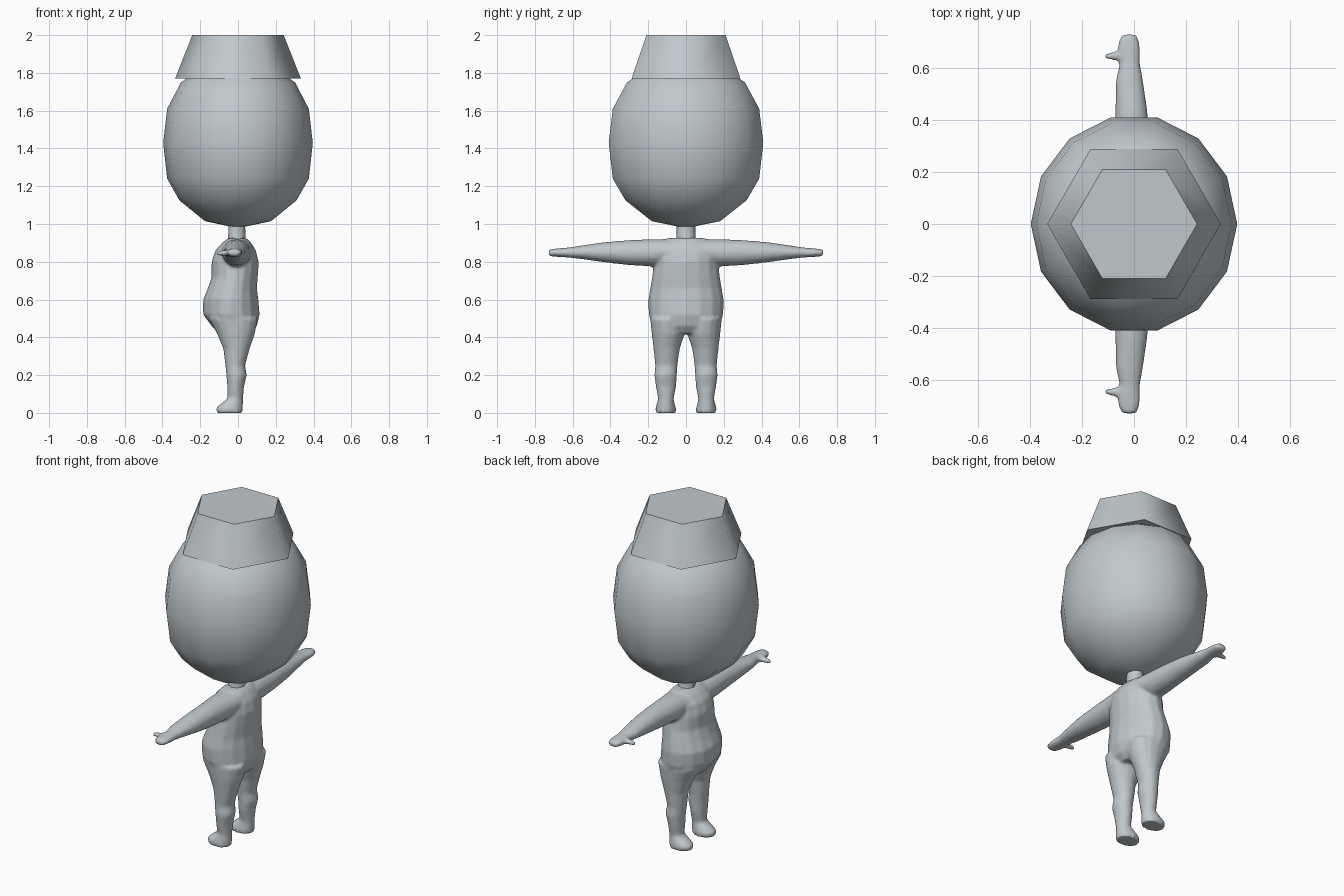
import bpy
import bmesh
from math import sin, cos, pi, radians

if "Cube" in bpy.data.objects:
    bpy.data.objects.remove(bpy.data.objects["Cube"])

# One colour for the whole figure
grey = bpy.data.materials.new("pale_blue_grey")
grey.use_nodes = True
colour = (0.53, 0.58, 0.61, 1)
grey.diffuse_color = colour
grey.node_tree.nodes["Principled BSDF"].inputs["Base Color"].default_value = colour


def loft(bm, rings, axis, sides=16):
    """Skin elliptical rings given as (position, low_a, high_a, low_b, high_b)."""
    others = [i for i in range(3) if i != axis]
    loops = []
    for position, low_a, high_a, low_b, high_b in rings:
        loop = []
        for k in range(sides):
            angle = 2 * pi * k / sides
            point = [position] * 3
            point[others[0]] = (low_a + high_a) / 2 + (high_a - low_a) / 2 * cos(angle)
            point[others[1]] = (low_b + high_b) / 2 + (high_b - low_b) / 2 * sin(angle)
            loop.append(bm.verts.new(point))
        loops.append(loop)
    faces = [bm.faces.new(loops[0]), bm.faces.new(loops[-1])]
    for lower, upper in zip(loops, loops[1:]):
        for k in range(sides):
            n = (k + 1) % sides
            faces.append(bm.faces.new((lower[k], lower[n], upper[n], upper[k])))
    bmesh.ops.recalc_face_normals(bm, faces=faces)


def finish(bm, name, sharp_angle):
    mesh = bpy.data.meshes.new(name)
    bm.to_mesh(mesh)
    bm.free()
    mesh.materials.append(grey)
    mesh.shade_smooth()
    mesh.set_sharp_from_angle(angle=radians(sharp_angle))
    obj = bpy.data.objects.new(name, mesh)
    bpy.context.collection.objects.link(obj)
    return obj


def mirrored(rings, side, first):
    """Flip the y bounds of each ring when building the opposite limb."""
    if side > 0:
        return rings
    if first:
        return [(-y, a, b, c, d) for y, a, b, c, d in rings]
    return [(z, a, b, -d, -c) for z, a, b, c, d in rings]


# Torso: height, belly side, back side, half width
torso = [
    (0.42, -0.10, 0.07, 0.12), (0.46, -0.14, 0.10, 0.18),
    (0.52, -0.185, 0.115, 0.197), (0.60, -0.185, 0.108, 0.20),
    (0.66, -0.16, 0.10, 0.19), (0.72, -0.14, 0.105, 0.18),
    (0.80, -0.14, 0.11, 0.17), (0.86, -0.12, 0.095, 0.165),
    (0.90, -0.085, 0.07, 0.15), (0.925, -0.05, 0.045, 0.10),
]
# Leg and foot: height, toe side, heel side, inner, outer
leg = [
    (0, -0.112, 0.025, 0.053, 0.162), (0.025, -0.118, 0.026, 0.053, 0.162),
    (0.05, -0.09, 0.027, 0.06, 0.155), (0.075, -0.055, 0.027, 0.065, 0.148),
    (0.14, -0.057, 0.032, 0.052, 0.16), (0.20, -0.062, 0.047, 0.048, 0.168),
    (0.25, -0.067, 0.038, 0.045, 0.163), (0.34, -0.078, 0.062, 0.033, 0.172),
    (0.42, -0.112, 0.09, 0.006, 0.182), (0.50, -0.155, 0.105, 0.003, 0.19),
]
# Arm and hand: reach, front, back, bottom, top
arm = [
    (0.08, -0.09, 0.08, 0.79, 0.92), (0.18, -0.085, 0.07, 0.775, 0.92),
    (0.30, -0.076, 0.062, 0.782, 0.915), (0.44, -0.072, 0.051, 0.798, 0.903),
    (0.55, -0.07, 0.035, 0.814, 0.887), (0.62, -0.055, 0.023, 0.822, 0.876),
    (0.67, -0.064, 0.024, 0.825, 0.872), (0.70, -0.06, 0.02, 0.827, 0.869),
    (0.727, -0.046, 0.011, 0.83, 0.864),
]
# Thumb: forward position, reach bounds, height bounds
thumb = [(-0.04, 0.62, 0.67, 0.83, 0.868), (-0.085, 0.63, 0.658, 0.832, 0.86),
         (-0.11, 0.632, 0.654, 0.833, 0.855)]

# Body fused into one soft skin
bm = bmesh.new()
loft(bm, [(z, f, b, -w, w) for z, f, b, w in torso], 2)
for side in (1, -1):
    loft(bm, mirrored(leg, side, False), 2)
    loft(bm, mirrored(arm, side, True), 1)
    if side > 0:
        loft(bm, thumb, 0)
    else:
        loft(bm, [(x, -b, -a, c, d) for x, a, b, c, d in thumb], 0)
body = finish(bm, "body", 180)
skin = body.modifiers.new("fused_skin", 'REMESH')
skin.mode = 'VOXEL'
skin.voxel_size = 0.009
skin.use_smooth_shade = True
soften = body.modifiers.new("soften", 'SMOOTH')
soften.factor = 0.5
soften.iterations = 4

# Neck
bm = bmesh.new()
loft(bm, [(0.89, -0.06, 0.047, -0.058, 0.058), (0.925, -0.052, 0.04, -0.051, 0.051),
          (1.02, -0.05, 0.037, -0.048, 0.048)], 2, 8)
finish(bm, "neck", 50)

# Head: height and radius of each ring
head = [(0.98, 0.01), (1.015, 0.175), (1.125, 0.31), (1.24, 0.375),
        (1.43, 0.396), (1.61, 0.375), (1.75, 0.302), (1.84, 0.17), (1.87, 0.01)]
bm = bmesh.new()
loft(bm, [(z, -r, r, -r * 1.06, r * 1.06) for z, r in head], 2, 14)
finish(bm, "head", 60)

# Six-sided hat
bm = bmesh.new()
loft(bm, [(1.77, -0.333, 0.333, -0.333, 0.333), (2, -0.242, 0.242, -0.242, 0.242)], 2, 6)
finish(bm, "hat", 62)
